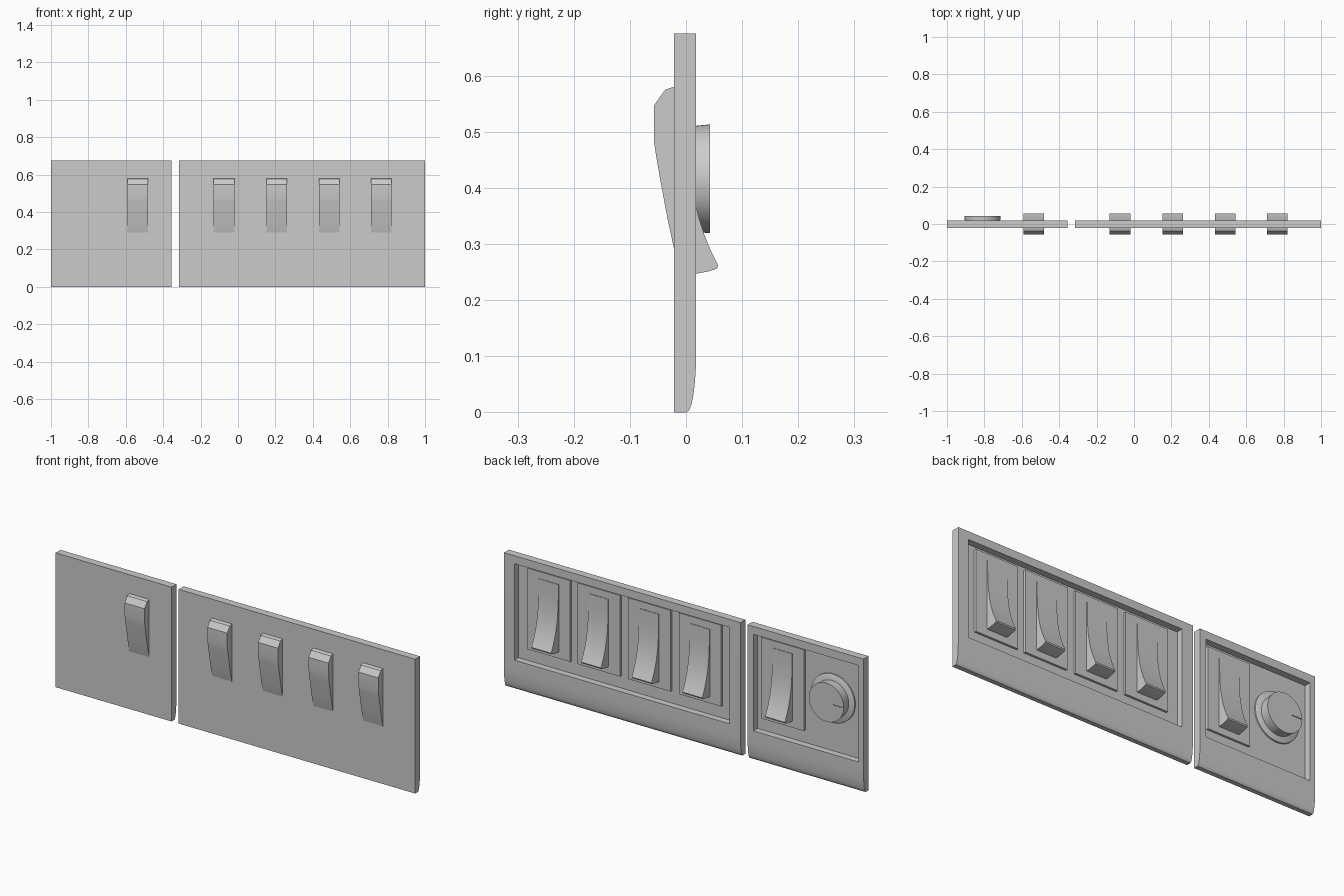
import bpy, bmesh, math

if "Cube" in bpy.data.objects:
    bpy.data.objects.remove(bpy.data.objects["Cube"])

FLOOR, FACE = -0.015, 0.018   # recess floor and outer face of the panels (y)
MID_Z = 0.416


def finish(obj, angle=35):
    bpy.ops.object.select_all(action='DESELECT')
    obj.select_set(True)
    bpy.context.view_layer.objects.active = obj
    bpy.ops.object.shade_smooth_by_angle(angle=math.radians(angle))
    return obj


def extrude_profile(name, profile, x0, x1):
    """Sweep a (y, z) profile along x."""
    bm = bmesh.new()
    face = bm.faces.new([bm.verts.new((x0, y, z)) for y, z in profile])
    ext = bmesh.ops.extrude_face_region(bm, geom=[face])
    for v in ext["geom"]:
        if isinstance(v, bmesh.types.BMVert):
            v.co.x = x1
    bmesh.ops.recalc_face_normals(bm, faces=bm.faces)
    mesh = bpy.data.meshes.new(name)
    bm.to_mesh(mesh)
    bm.free()
    obj = bpy.data.objects.new(name, mesh)
    bpy.context.collection.objects.link(obj)
    return obj


def box(name, x0, x1, y0, y1, z0, z1):
    return extrude_profile(name, [(y0, z0), (y1, z0), (y1, z1), (y0, z1)], x0, x1)


def lathe(name, profile, x, z, steps=64):
    """Spin an (r, y) profile around an axis along y."""
    bm = bmesh.new()
    rings = [[bm.verts.new((x + r * math.cos(a), y, z + r * math.sin(a)))
              for a in (2 * math.pi * i / steps for i in range(steps))]
             for r, y in profile]
    for lo, hi in zip(rings, rings[1:]):
        for i in range(steps):
            j = (i + 1) % steps
            bm.faces.new((lo[i], lo[j], hi[j], hi[i]))
    bm.faces.new(rings[0])
    bm.faces.new(rings[-1])
    bmesh.ops.recalc_face_normals(bm, faces=bm.faces)
    mesh = bpy.data.meshes.new(name)
    bm.to_mesh(mesh)
    bm.free()
    obj = bpy.data.objects.new(name, mesh)
    bpy.context.collection.objects.link(obj)
    return finish(obj)


def cut(obj, cutter):
    mod = obj.modifiers.new("cut", 'BOOLEAN')
    mod.operation, mod.solver, mod.object = 'DIFFERENCE', 'EXACT', cutter
    cutter.hide_render = True
    bpy.context.view_layer.objects.active = obj
    bpy.ops.object.modifier_apply(modifier=mod.name)
    bpy.data.objects.remove(cutter)


# panels: rounded lower edge, rectangular recess in the +y face
panel_profile = [(-0.021, 0), (0.001, 0), (0.006, 0.004), (0.010, 0.015), (0.013, 0.030),
                 (0.0155, 0.050), (0.0172, 0.072), (FACE, 0.095), (FACE, 0.675), (-0.021, 0.675)]


def panel(name, x0, x1, rx0, rx1):
    obj = extrude_profile(name, panel_profile, x0, x1)
    cut(obj, box("recess_cutter", rx0, rx1, FLOOR, 0.1, 0.15, 0.635))
    finish(obj)


panel("wide_panel", -0.315, 1.0, -0.255, 0.942)
panel("narrow_panel", -1.0, -0.355, -0.972, -0.388)

# rocker side profile: concave pressing face on +y, bulged body on -y
rocker_profile = []
for i in range(13):
    t = i / 12
    rocker_profile.append((0.057 * t ** 3, 0.585 - 0.323 * t))
rocker_profile += [(0.055, 0.256), (0.040, 0.251), (0.018, 0.247), (-0.008, 0.245),
                   (-0.021, 0.290), (-0.033, 0.345), (-0.046, 0.415), (-0.053, 0.455),
                   (-0.057, 0.482), (-0.057, 0.547), (-0.037, 0.575), (-0.021, 0.580)]

for n, x in enumerate((0.765, 0.488, 0.207, -0.075, -0.535)):
    box(f"switch_bezel_{n + 1}", x - 0.118, x + 0.118, FLOOR - 0.002, -0.004, 0.212, 0.62)
    finish(extrude_profile(f"rocker_{n + 1}", rocker_profile, x - 0.055, x + 0.055), 30)

# dimmer knob with collar and pointer notch
KX = -0.81
lathe("knob_collar", [(0.122, FLOOR - 0.002), (0.122, -0.008), (0.116, -0.004), (0.05, -0.004)], KX, MID_Z)
knob = lathe("knob", [(0.091, FLOOR - 0.002), (0.0945, FACE), (0.097, 0.043)], KX, MID_Z)
cut(knob, box("notch_cutter", KX - 0.09, KX - 0.04, 0.039, 0.06, MID_Z - 0.003, MID_Z + 0.003))
finish(knob)
